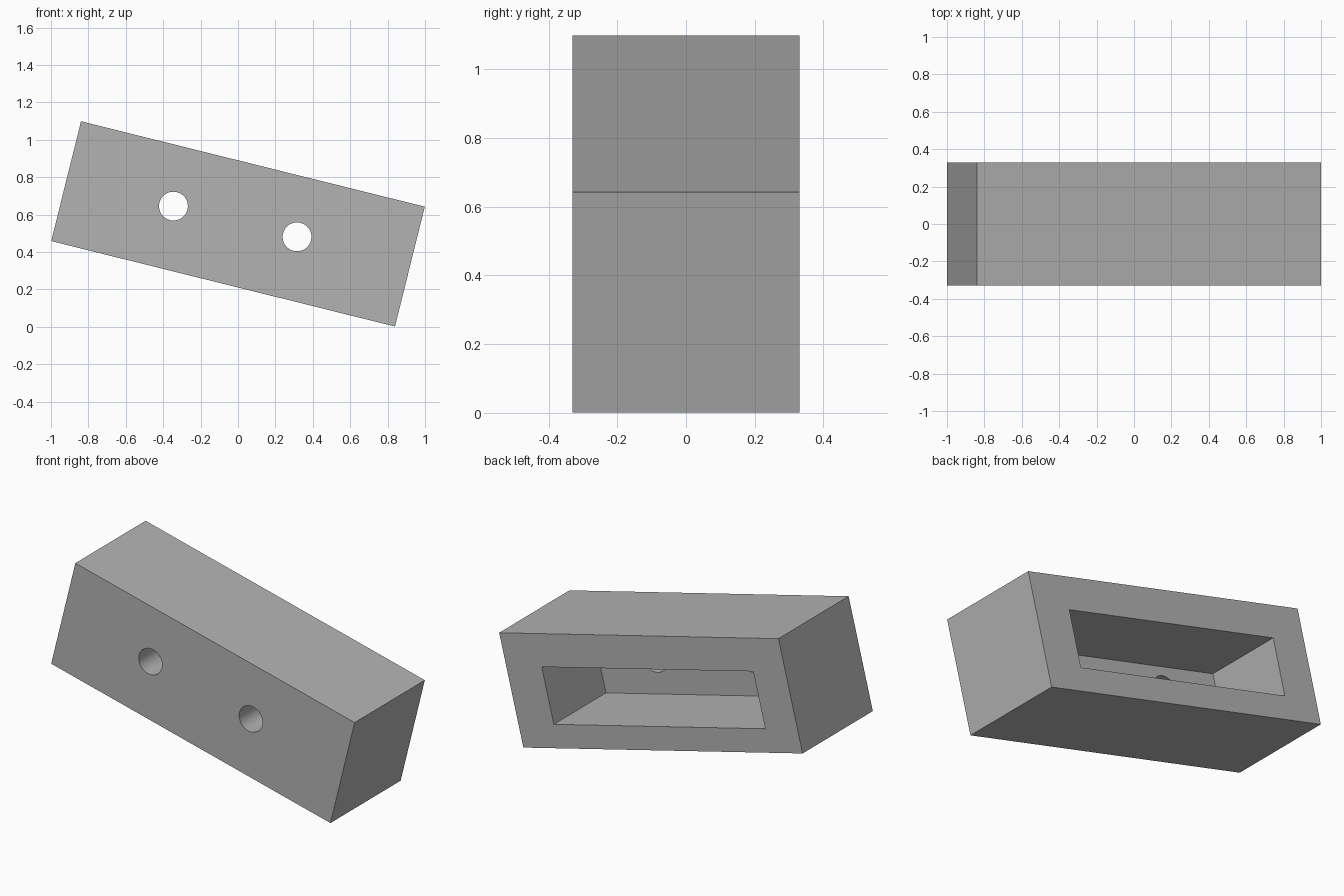
import bpy
from math import radians
from mathutils import Matrix

cube = bpy.data.objects.get("Cube")
if cube:
    bpy.data.objects.remove(cube, do_unlink=True)

DEPTH = 0.66          # front to back
FRONT_WALL = 0.17     # thickness left in front of the pocket
TILT = Matrix.Translation((0, 0, 0.55)) @ Matrix.Rotation(radians(13.95), 4, 'Y')

grey = bpy.data.materials.new("plain grey")
grey.use_nodes = True
grey.diffuse_color = (0.45, 0.45, 0.45, 1)
grey.node_tree.nodes["Principled BSDF"].inputs["Base Color"].default_value = grey.diffuse_color


def box(name, x, y, z):
    """Box in the block's own frame, from (min, max) pairs."""
    bpy.ops.mesh.primitive_cube_add(size=1)
    ob = bpy.context.object
    ob.name = name
    spans = (x, y, z)
    centre = [(a + b) / 2 for a, b in spans]
    size = [b - a for a, b in spans]
    ob.data.transform(Matrix.Translation(centre) @ Matrix.Diagonal(size + [1]))
    ob.data.materials.append(grey)
    return ob


def hole(name, x, z):
    """Round drill running front to back."""
    bpy.ops.mesh.primitive_cylinder_add(vertices=48, radius=0.077, depth=0.5)
    ob = bpy.context.object
    ob.name = name
    ob.data.transform(Matrix.Translation((x, -DEPTH / 2, z)) @ Matrix.Rotation(radians(90), 4, 'X'))
    ob.data.materials.append(grey)
    return ob


# Solid block, then the open pocket in the back and two holes through the front wall
block = box("hollow_block", (-0.947, 0.947), (-DEPTH / 2, DEPTH / 2), (-0.33, 0.33))
cutters = [
    box("pocket_cutter", (-0.728, 0.706), (FRONT_WALL - DEPTH / 2, DEPTH), (-0.192, 0.138)),
    hole("right_hole_cutter", -0.358, 0.009),
    hole("left_hole_cutter", 0.323, 0.009),
]
bpy.ops.object.select_all(action='DESELECT')
block.select_set(True)
bpy.context.view_layer.objects.active = block
for cutter in cutters:
    cutter.hide_render = True
    cut = block.modifiers.new(cutter.name, 'BOOLEAN')
    cut.operation = 'DIFFERENCE'
    cut.solver = 'EXACT'
    cut.object = cutter
    bpy.ops.object.modifier_apply(modifier=cut.name)
    bpy.data.objects.remove(cutter, do_unlink=True)

# Lean the finished block so one lower edge rests on the ground
block.data.transform(TILT)
bpy.ops.object.shade_smooth_by_angle(angle=radians(30))
